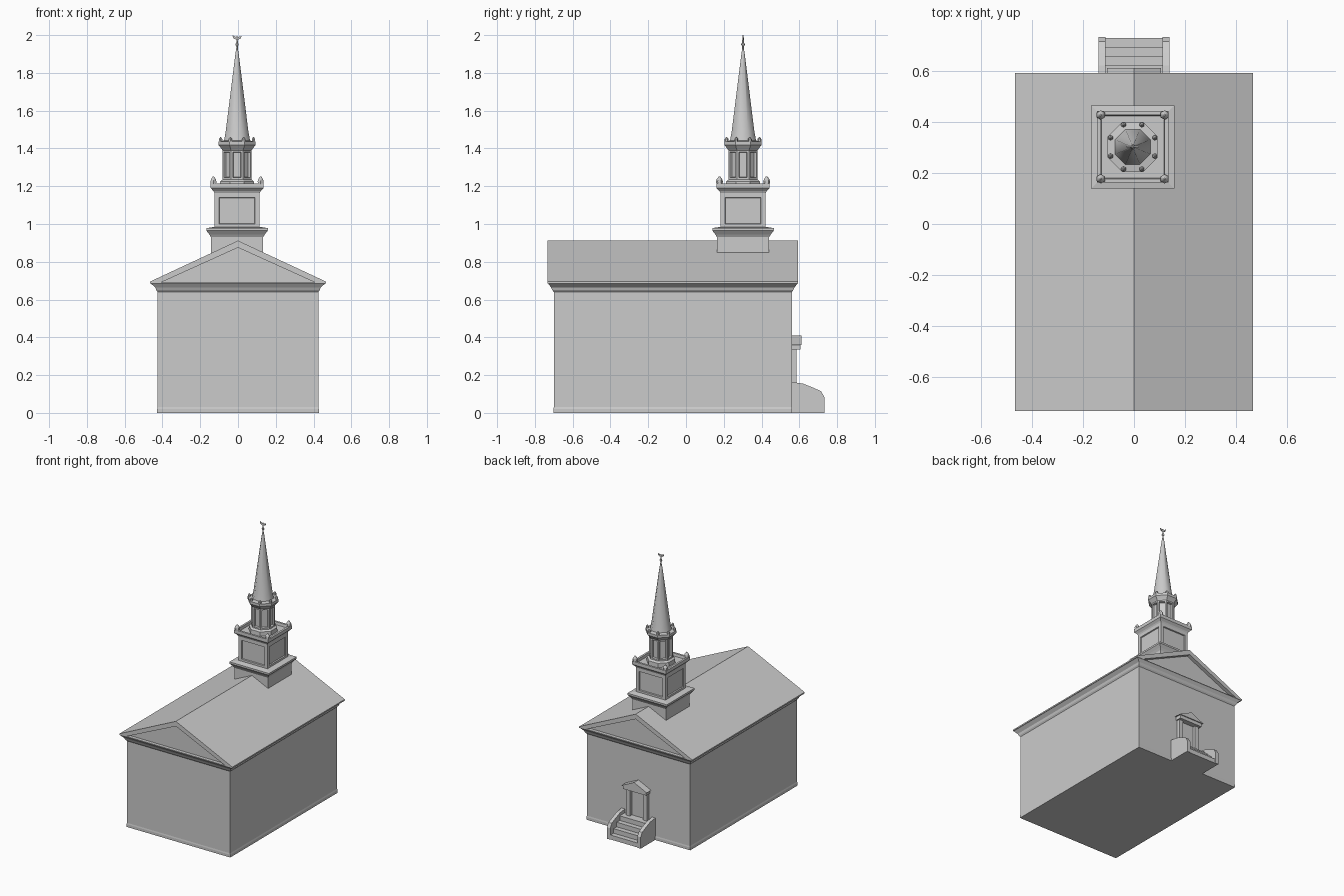
import bpy, bmesh, math
from mathutils import Vector

if "Cube" in bpy.data.objects:
    bpy.data.objects.remove(bpy.data.objects["Cube"], do_unlink=True)

stone = bpy.data.materials.new("pale_grey")
stone.use_nodes = True
GREY = (0.6, 0.6, 0.6, 1)
stone.diffuse_color = GREY
stone.node_tree.nodes["Principled BSDF"].inputs["Base Color"].default_value = GREY

MID_Y = -0.07            # centre of the hall
TX, TY = -0.005, 0.302   # centre of the tower


def finish(name, bm, smooth=False):
    bmesh.ops.recalc_face_normals(bm, faces=bm.faces)
    mesh = bpy.data.meshes.new(name)
    bm.to_mesh(mesh)
    bm.free()
    mesh.materials.append(stone)
    ob = bpy.data.objects.new(name, mesh)
    bpy.context.collection.objects.link(ob)
    if smooth:
        bpy.ops.object.select_all(action="DESELECT")
        ob.select_set(True)
        bpy.context.view_layer.objects.active = ob
        bpy.ops.object.shade_smooth_by_angle(angle=math.radians(50))
    return ob


def loft(name, rings, x, y, sides=4, panel=None, smooth=False):
    """Stack rings of (half width, half depth, height); optionally recess tall side faces."""
    bm = bmesh.new()
    grow = 1 / math.cos(math.pi / sides)
    loops = []
    for hx, hy, z in rings:
        loops.append([bm.verts.new((x + hx * grow * math.cos(a), y + hy * grow * math.sin(a), z))
                      for a in (math.tau * (i + 0.5) / sides for i in range(sides))])
    for low, high in zip(loops, loops[1:]):
        for i in range(sides):
            j = (i + 1) % sides
            bm.faces.new((low[i], low[j], high[j], high[i]))
    bm.faces.new(loops[0])
    bm.faces.new(loops[-1])
    if panel:
        bmesh.ops.recalc_face_normals(bm, faces=bm.faces)
        level, margin, depth = panel
        walls = [f for f in bm.faces if abs(f.normal.z) < 0.3
                 and min(v.co.z for v in f.verts) < level < max(v.co.z for v in f.verts)]
        bmesh.ops.inset_individual(bm, faces=walls, thickness=margin)
        bmesh.ops.inset_individual(bm, faces=walls, thickness=0.004, depth=-depth)
    return finish(name, bm, smooth)


def square(*steps):
    return [(h, h, z) for h, z in steps]


def extrude(name, outline, y0, y1):
    """Extrude an x-z outline along y."""
    bm = bmesh.new()
    face = bm.faces.new([bm.verts.new((x, y0, z)) for x, z in outline])
    new = bmesh.ops.extrude_face_region(bm, geom=[face])["geom"]
    bmesh.ops.translate(bm, vec=(0, y1 - y0, 0),
                        verts=[v for v in new if isinstance(v, bmesh.types.BMVert)])
    return finish(name, bm)


def box(name, x0, x1, y0, y1, z0, z1):
    return extrude(name, [(x0, z0), (x1, z0), (x1, z1), (x0, z1)], y0, y1)


# Hall walls with a low footing and a flared cornice
loft("hall", [(0.428, 0.632, 0), (0.428, 0.632, 0.02), (0.425, 0.63, 0.03), (0.425, 0.63, 0.64),
              (0.433, 0.638, 0.65), (0.438, 0.645, 0.665), (0.462, 0.66, 0.685),
              (0.462, 0.66, 0.69)], 0, MID_Y)

# Gable walls and overhanging roof
extrude("gable", [(-0.43, 0.685), (0.43, 0.685), (0, 0.89)], -0.705, 0.565)
extrude("roof", [(-0.466, 0.685), (-0.42, 0.685), (0, 0.875), (0.42, 0.685), (0.466, 0.685),
                 (0.466, 0.695), (0, 0.912), (-0.466, 0.695)], -0.732, 0.592)

# Tower: flared base, panelled belfry stage, parapet
loft("tower_base", square((0.138, 0.74), (0.138, 0.93), (0.147, 0.945), (0.163, 0.965),
                          (0.163, 0.978), (0.12, 0.985)), TX, TY)
loft("belfry", square((0.12, 0.975), (0.12, 1.165), (0.125, 1.175), (0.14, 1.19),
                      (0.14, 1.215), (0.125, 1.215), (0.122, 1.195)),
     TX, TY, panel=(1.07, 0.035, 0.008))
for sx in (-1, 1):
    for sy in (-1, 1):
        loft("parapet_urn", square((0.012, 1.2), (0.016, 1.225), (0.012, 1.238), (0.003, 1.252)),
             TX + sx * 0.125, TY + sy * 0.125, sides=6, smooth=True)

# Eight-sided lantern with recessed openings
loft("lantern", square((0.092, 1.19), (0.09, 1.225), (0.077, 1.235), (0.077, 1.39),
                       (0.084, 1.4), (0.098, 1.418), (0.098, 1.437), (0.066, 1.442)),
     TX, TY, sides=8, panel=(1.31, 0.014, 0.014))
for i in range(8):
    a = math.tau * (i + 0.5) / 8
    loft("lantern_knob", square((0.009, 1.43), (0.009, 1.45), (0.002, 1.46)),
         TX + 0.094 * math.cos(a), TY + 0.094 * math.sin(a), sides=6)

# Spire and weathervane
loft("spire", square((0.07, 1.435), (0.06, 1.49), (0.009, 1.9), (0.004, 1.93)),
     TX, TY, sides=8, smooth=True)
loft("vane_rod", square((0.004, 1.92), (0.004, 1.94), (0.009, 1.95), (0.004, 1.962),
                        (0.003, 1.995)), TX, TY, sides=6, smooth=True)
extrude("vane", [(TX - 0.025, 2.0), (TX - 0.02, 1.983), (TX, 1.974), (TX + 0.02, 1.982),
                 (TX + 0.024, 1.995), (TX, 1.988)], TY - 0.003, TY + 0.003)

# Rear entrance: door, pilasters, pediment hood
box("door", -0.05, 0.05, 0.55, 0.566, 0.14, 0.34)
for s in (-1, 1):
    x = s * 0.07
    box("pilaster", x - 0.016, x + 0.016, 0.55, 0.585, 0.12, 0.345)
box("lintel", -0.095, 0.095, 0.55, 0.605, 0.335, 0.36)
extrude("door_hood", [(-0.105, 0.36), (0.105, 0.36), (0, 0.41)], 0.55, 0.612)

# Entrance stairs between rounded side walls
for i in range(4):
    box("step", -0.115, 0.115, 0.55, 0.62 + 0.036 * i, 0, 0.135 - 0.034 * i)
for s in (-1, 1):
    bm = bmesh.new()
    profile = [(0.55, 0), (0.732, 0), (0.732, 0.085), (0.715, 0.115), (0.67, 0.135),
               (0.62, 0.155), (0.55, 0.165)]
    cheek = bm.faces.new([bm.verts.new((s * 0.112, y, z)) for y, z in profile])
    out = bmesh.ops.extrude_face_region(bm, geom=[cheek])["geom"]
    bmesh.ops.translate(bm, vec=Vector((s * 0.027, 0, 0)),
                        verts=[v for v in out if isinstance(v, bmesh.types.BMVert)])
    finish("stair_wall", bm)
